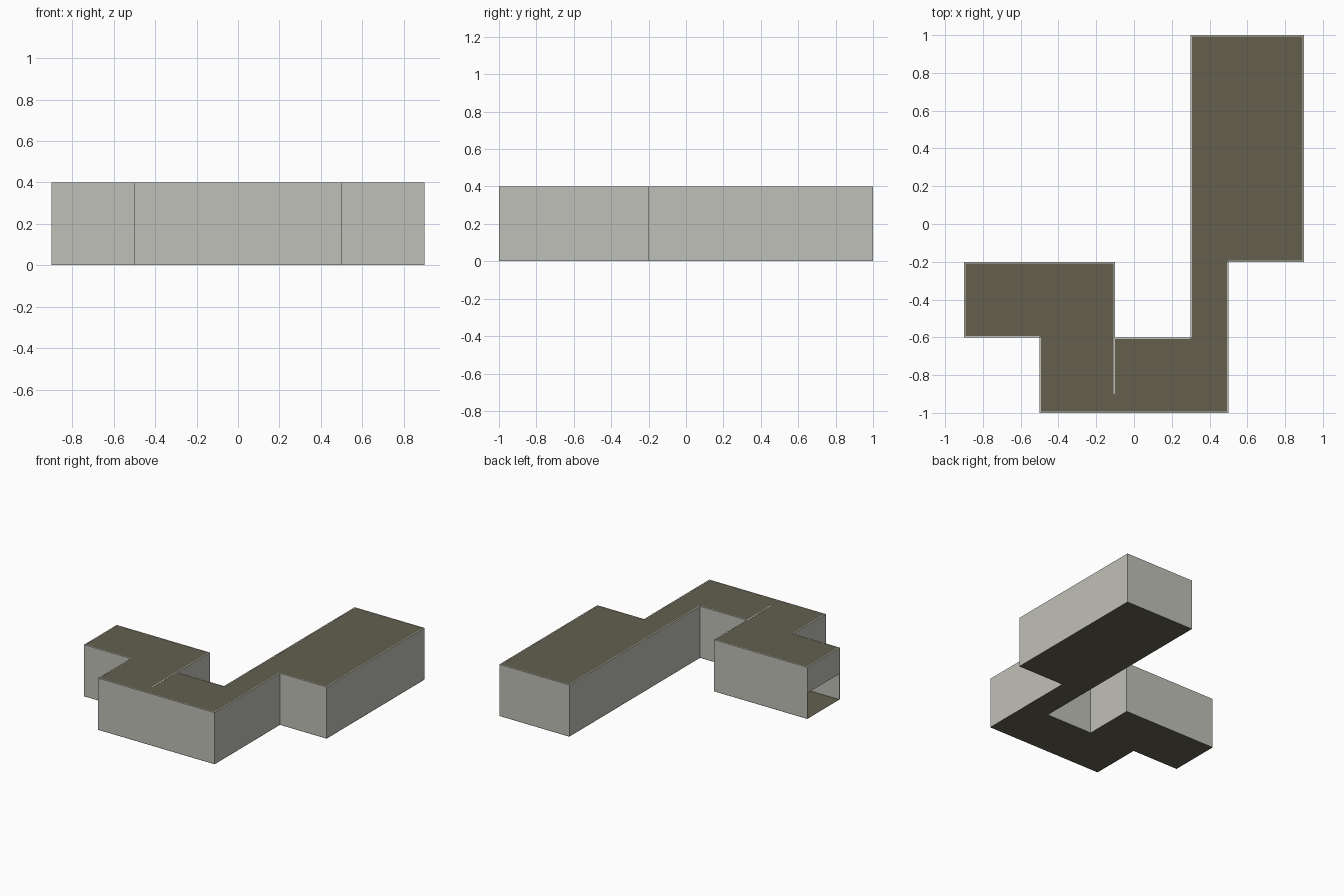
import bpy, bmesh
from mathutils import Vector

if "Cube" in bpy.data.objects:
    bpy.data.objects.remove(bpy.data.objects["Cube"])

H = 0.4      # height of the walls
T = 0.008    # wall thickness

# Plan of the building, counter-clockwise
PLAN = [(-.9, -.2), (-.9, -.6), (-.5, -.6), (-.5, -1), (.5, -1), (.5, -.2),
        (.9, -.2), (.9, 1), (.3, 1), (.3, -.6), (-.1, -.6), (-.1, -.2)]


def material(name, rgb):
    m = bpy.data.materials.new(name)
    m.diffuse_color = (*rgb, 1)
    m.use_nodes = True
    m.node_tree.nodes["Principled BSDF"].inputs["Base Color"].default_value = m.diffuse_color
    return m


wall_grey = material("wall grey", (0.53, 0.53, 0.48))
roof_brown = material("roof brown", (0.125, 0.115, 0.078))


def finish(name, bm, mat):
    me = bpy.data.meshes.new(name)
    bm.to_mesh(me)
    bm.free()
    me.materials.append(mat)
    ob = bpy.data.objects.new(name, me)
    bpy.context.collection.objects.link(ob)
    return ob


def slab(name, points, z, depth, mat):
    """Flat polygon at height z, extruded upwards by depth."""
    bm = bmesh.new()
    face = bm.faces.new([bm.verts.new((x, y, z)) for x, y in points])
    ext = bmesh.ops.extrude_face_region(bm, geom=[face])
    top = [v for v in ext["geom"] if isinstance(v, bmesh.types.BMVert)]
    bmesh.ops.translate(bm, verts=top, vec=(0, 0, depth))
    bmesh.ops.recalc_face_normals(bm, faces=bm.faces)
    return finish(name, bm, mat)


def wall(name, a, b, z=0.0, top=H):
    """Thin upright wall from a to b, with its thickness on the inner side."""
    a, b = Vector(a), Vector(b)
    d = (b - a).normalized()
    n = Vector((-d.y, d.x)) * T
    return slab(name, [a, b, b + n, a + n], z, top - z, wall_grey)


def sheet(name, z, up):
    """Single flat surface, inset so that the wall tops stay visible."""
    bm = bmesh.new()
    face = bm.faces.new([bm.verts.new((x, y, z)) for x, y in PLAN])
    if not up:
        face.normal_flip()
    return finish(name, bm, roof_brown)


# Roof and floor sheets
sheet("roof", H - 0.001, True)
sheet("floor", 0.0, False)

# Outer walls; the left end is open in its lower half
for i, a in enumerate(PLAN):
    b = PLAN[(i + 1) % len(PLAN)]
    if i == 0:
        wall("half_height_end_wall", a, b, z=H / 2)
    else:
        wall(f"wall_{i}", a, b, z=0.001)

# Inner partition that shows as a thin line in the roof
wall("partition", (-.1, -.9), (-.1, -.6), z=0.001)
